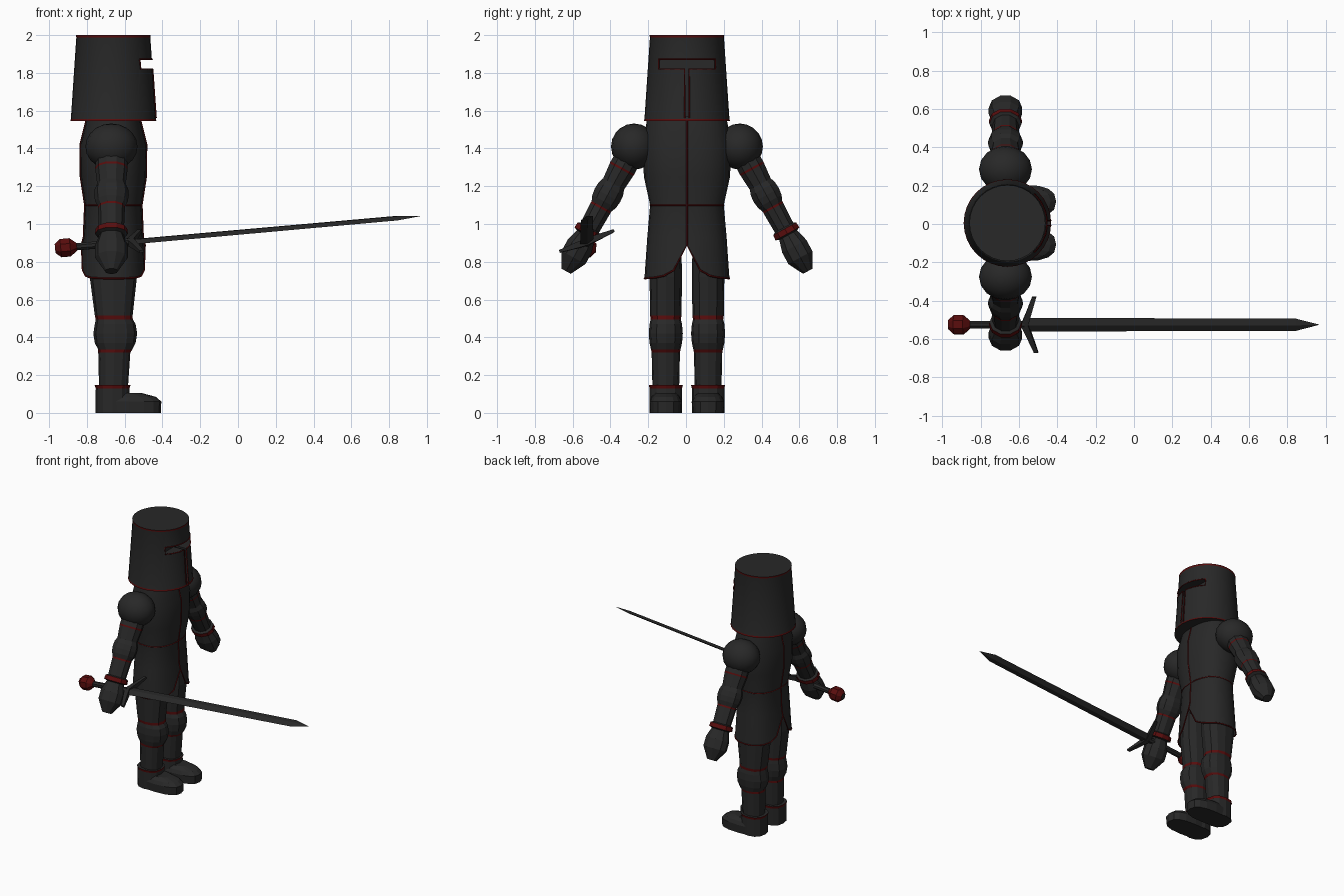
import bpy, bmesh, math
from mathutils import Matrix, Vector

if "Cube" in bpy.data.objects:
    bpy.data.objects.remove(bpy.data.objects["Cube"], do_unlink=True)

CX, CY = -0.66, 0.005          # body axis


def material(name, rgb):
    m = bpy.data.materials.new(name)
    m.use_nodes = True
    m.diffuse_color = (*rgb, 1)
    m.node_tree.nodes["Principled BSDF"].inputs["Base Color"].default_value = (*rgb, 1)
    return m


BLACK = material("black armour", (0.021, 0.021, 0.021))
RED = material("dark red trim", (0.1, 0.004, 0.004))


def loft(name, rings, sides, matrix=Matrix(), power=2.0, caps=True, turn=0.0, smooth=False):
    """Skin rings (z, centre x, radius x, radius y, red band above)."""
    bm = bmesh.new()
    loops = []
    for z, cx, rx, ry, _ in rings:
        loop = []
        for i in range(sides):
            a = 2 * math.pi * i / sides + turn
            c, s = math.cos(a), math.sin(a)
            x = math.copysign(abs(c) ** (2 / power), c)
            y = math.copysign(abs(s) ** (2 / power), s)
            loop.append(bm.verts.new((cx + rx * x, ry * y, z)))
        loops.append(loop)
    for k in range(len(rings) - 1):
        a, b = loops[k], loops[k + 1]
        for i in range(sides):
            j = (i + 1) % sides
            f = bm.faces.new((a[i], a[j], b[j], b[i]))
            f.material_index = int(rings[k][4])
    if caps:
        bm.faces.new(loops[0][::-1])
        bm.faces.new(loops[-1])
    bm.transform(matrix)
    bmesh.ops.recalc_face_normals(bm, faces=bm.faces)
    return finish(name, bm, smooth)


def finish(name, bm, smooth=False):
    me = bpy.data.meshes.new(name)
    bm.to_mesh(me)
    bm.free()
    me.materials.append(BLACK)
    me.materials.append(RED)
    ob = bpy.data.objects.new(name, me)
    bpy.context.collection.objects.link(ob)
    if smooth:
        activate(ob)
        bpy.ops.object.shade_smooth_by_angle(angle=math.radians(30))
    return ob


def activate(ob):
    bpy.ops.object.select_all(action='DESELECT')
    ob.select_set(True)
    bpy.context.view_layer.objects.active = ob


def piping(name, points, cyclic=False, radius=0.005):
    """Thin red trim along a path."""
    cu = bpy.data.curves.new(name, 'CURVE')
    cu.dimensions = '3D'
    cu.bevel_depth = radius
    cu.bevel_resolution = 0
    sp = cu.splines.new('POLY')
    sp.points.add(len(points) - 1)
    for p, co in zip(sp.points, points):
        p.co = (*co, 1)
    sp.use_cyclic_u = cyclic
    cu.materials.append(RED)
    bpy.context.collection.objects.link(bpy.data.objects.new(name, cu))


def box(name, lo, hi):
    bm = bmesh.new()
    bmesh.ops.create_cube(bm, size=1)
    lo, hi = Vector(lo), Vector(hi)
    for v in bm.verts:
        v.co = [l + (c + 0.5) * (h - l) for l, h, c in zip(lo, hi, v.co)]
    return finish(name, bm)


body = Matrix.Translation((CX, CY, 0))

# Helmet: tapered bucket with red rims and a T-shaped visor cut
helmet = loft("helmet", [(1.545, 0, 0.228, 0.228, 1), (1.556, 0, 0.225, 0.225, 0),
                         (1.988, 0, 0.196, 0.196, 1), (2.0, 0, 0.198, 0.198, 0)],
              32, body, smooth=True)
for name, half, low, high in (("eye_cutter", 0.15, 1.82, 1.872), ("slit_cutter", 0.012, 1.57, 1.83)):
    cutter = box(name, (CX + 0.12, CY - half, low), (CX + 0.4, CY + half, high))
    cutter.hide_render = True
    mod = helmet.modifiers.new("visor", 'BOOLEAN')
    mod.operation, mod.solver, mod.object = 'DIFFERENCE', 'EXACT', cutter
    activate(helmet)
    bpy.ops.object.modifier_apply(modifier=mod.name)
    bpy.data.objects.remove(cutter, do_unlink=True)


def on_helmet(y, z):
    r = 0.228 - 0.032 * (z - 1.545) / 0.455
    return (CX + math.sqrt(r * r - y * y), CY + y, z)


steps = [-0.15 + 0.03 * i for i in range(11)]
piping("visor_top_trim", [on_helmet(y, 1.872) for y in steps], radius=0.004)
for s in (-1, 1):
    edge = [on_helmet(s * 0.15, 1.872)] + [on_helmet(s * y, 1.82) for y in (0.15, 0.11, 0.06, 0.012)]
    piping("visor_side_trim", edge + [on_helmet(s * 0.012, 1.56)], radius=0.004)

# Surcoat: fitted tunic whose hem splits at the front and back
surcoat = loft("surcoat", [(0.71, 0, 0.167, 0.225, 0), (0.93, 0, 0.157, 0.21, 0),
                           (1.1, 0, 0.15, 0.195, 0), (1.25, 0, 0.173, 0.228, 0),
                           (1.42, 0, 0.175, 0.235, 0), (1.56, 0, 0.14, 0.21, 0)],
               24, body, power=2.3, caps=False, smooth=True)
verts = surcoat.data.vertices
for v in verts[:24]:
    v.co.z += 0.18 * math.exp(-abs(v.co.y - CY) / 0.05)
piping("hem_trim", [v.co for v in verts[:24]], True)
piping("waist_trim", [v.co for v in verts[48:72]], True, 0.004)
piping("front_seam", [verts[i].co for i in range(0, 144, 24)])
piping("back_seam", [verts[i].co for i in range(12, 144, 24)])
loft("hips", [(0.9, 0, 0.11, 0.16, 0), (1.05, 0, 0.13, 0.17, 0)], 16, body)

for s, side in ((-1, "right"), (1, "left")):
    # Shoulder ball
    bm = bmesh.new()
    bmesh.ops.create_uvsphere(bm, u_segments=16, v_segments=10, radius=1)
    bm.transform(Matrix.Translation((-0.67, CY + s * 0.28, 1.41))
                 @ Matrix.Diagonal((0.138, 0.122, 0.122, 1)))
    finish(side + "_shoulder", bm, True)

    # Arm, elbow, cuff and mitten along one slanted axis
    start, end = Vector((-0.67, CY + s * 0.28, 1.41)), Vector((-0.67, CY + s * 0.64, 0.75))
    length = (end - start).length
    axis = (end - start).normalized()
    across = Vector((1, 0, 0))
    rot = Matrix((across, axis.cross(across), axis)).transposed().to_4x4()
    profile = [(0, 0.07, 0), (0.17, 0.075, 1), (0.185, 0.074, 0), (0.30, 0.066, 0),
               (0.34, 0.077, 0), (0.39, 0.08, 0), (0.44, 0.075, 0), (0.48, 0.062, 1),
               (0.495, 0.062, 0), (0.65, 0.058, 0), (0.66, 0.073, 1), (0.70, 0.076, 0),
               (0.71, 0.056, 0), (0.80, 0.076, 0), (0.89, 0.076, 0), (1.0, 0.03, 0)]
    loft(side + "_arm", [(t * length, 0, r * 1.15, r, red) for t, r, red in profile],
         10, Matrix.Translation(start) @ rot)

    # Leg with knee ball and red straps
    place = Matrix.Translation((CX, CY + s * 0.112, 0))
    loft(side + "_leg", [(0.1, 0, 0.075, 0.07, 0), (0.32, 0.005, 0.085, 0.075, 1),
                         (0.335, 0.01, 0.09, 0.078, 0), (0.37, 0.01, 0.108, 0.086, 0),
                         (0.42, 0.01, 0.116, 0.09, 0), (0.47, 0.01, 0.108, 0.086, 0),
                         (0.495, 0.005, 0.098, 0.08, 1), (0.515, 0.002, 0.1, 0.083, 0),
                         (0.72, 0, 0.125, 0.086, 0), (1.0, 0, 0.12, 0.08, 0)], 12, place, power=2.3)

    # Boot: long rounded foot and strapped ankle
    loft(side + "_foot", [(0, 0.08, 0.172, 0.084, 0), (0.06, 0.08, 0.174, 0.087, 0),
                          (0.085, 0.07, 0.155, 0.075, 0), (0.105, 0.04, 0.11, 0.055, 0)],
         16, place, power=2.6)
    loft(side + "_ankle", [(0, -0.004, 0.091, 0.086, 0), (0.13, -0.004, 0.089, 0.086, 1),
                           (0.147, -0.004, 0.095, 0.09, 0)], 12, place, power=2.4)

# Sword: rolled and pitched, blade running toward +x
sword = (Matrix.Translation((-0.57, -0.525, 0.905)) @ Matrix.Rotation(-0.089, 4, 'Y')
         @ Matrix.Rotation(math.radians(21), 4, 'X'))
along = sword @ Matrix.Rotation(math.pi / 2, 4, 'Y')
loft("blade", [(0, 0, 0.012, 0.038, 0), (1.42, 0, 0.01, 0.034, 0), (1.54, 0, 0.001, 0.001, 0)], 4, along)
loft("grip", [(-0.32, 0, 0.02, 0.02, 0), (0, 0, 0.022, 0.022, 0)], 8, along)
loft("pommel", [(-0.4, 0, 0.025, 0.025, 1), (-0.37, 0, 0.052, 0.054, 1),
                (-0.32, 0, 0.052, 0.054, 1), (-0.285, 0, 0.022, 0.022, 1)], 8, along)
loft("guard", [(-0.155, 0.055, 0.016, 0.01, 0), (-0.06, 0.022, 0.022, 0.022, 0),
               (0, 0, 0.028, 0.026, 0), (0.06, 0.022, 0.022, 0.022, 0),
               (0.155, 0.055, 0.016, 0.01, 0)],
     4, sword @ Matrix.Rotation(-math.pi / 2, 4, 'X'), turn=math.pi / 4)
